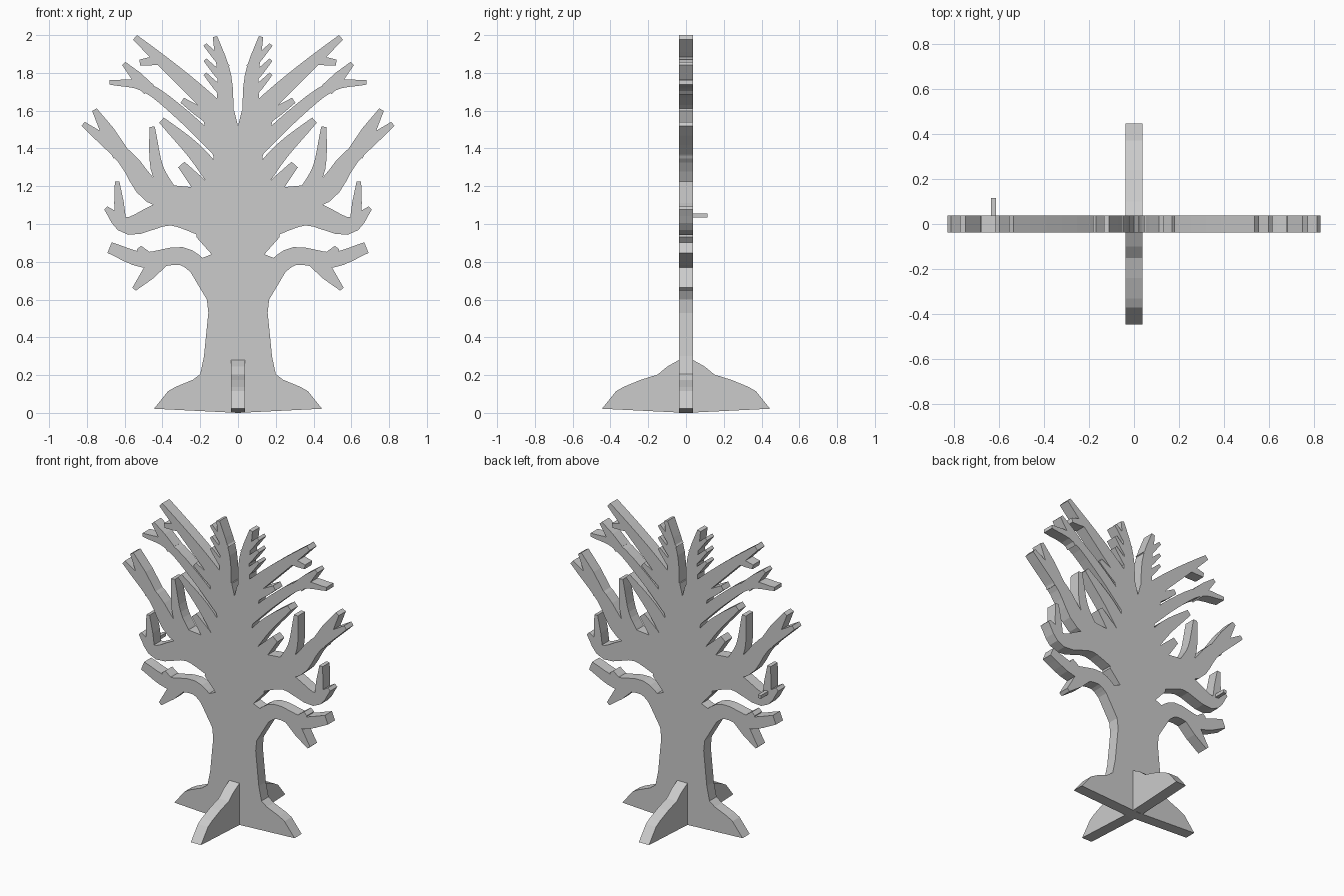
import bpy, bmesh
from mathutils import Vector
from mathutils.geometry import delaunay_2d_cdt

if "Cube" in bpy.data.objects:
    bpy.data.objects.remove(bpy.data.objects["Cube"])

T = 0.0375  # half thickness of the boards


def flip(poly):
    return [(-p[0], p[1]) for p in poly]


def limb(start_w, end_w, *points):
    """Outline of a tapered branch along a smooth curve through a few points."""
    p = [Vector(q) for q in points]
    p = [2 * p[0] - p[1]] + p + [2 * p[-1] - p[-2]]
    spine, steps = [], 4 if len(points) > 2 else 2
    for a, b, c, d in zip(p, p[1:], p[2:], p[3:]):
        for t in (i / steps for i in range(steps)):
            spine.append(0.5 * (2 * b + (c - a) * t + (2 * a - 5 * b + 4 * c - d) * t ** 2
                                + (3 * b - a - 3 * c + d) * t ** 3))
    spine.append(p[-2])
    left, right, n = [], [], len(spine) - 1
    for i, s in enumerate(spine):
        d = (spine[min(i + 1, n)] - spine[max(i - 1, 0)]).normalized()
        side = Vector((-d.y, d.x)) * (start_w + (end_w - start_w) * (i / n) ** 2)
        left.append(tuple(s + side))
        right.append(tuple(s - side))
    return right + left[::-1]


def ccw(poly):
    area = sum(a[0] * b[1] - b[0] * a[1] for a, b in zip(poly, poly[1:] + poly[:1]))
    return poly if area > 0 else poly[::-1]


def board(name, polys, place, depth):
    """Merge overlapping flat outlines into one silhouette, then extrude it."""
    coords, faces = [], []
    for p in map(ccw, polys):
        faces.append(list(range(len(coords), len(coords) + len(p))))
        coords += [Vector(c) for c in p]
    v, _, f, _, _, src = delaunay_2d_cdt(coords, [], faces, 0, 1e-5, True)
    bm = bmesh.new()
    bv = [bm.verts.new(place(*c)) for c in v]
    for tri, origin in zip(f, src):
        if origin:
            bm.faces.new([bv[i] for i in tri])
    bmesh.ops.delete(bm, geom=[x for x in bm.verts if not x.link_faces], context='VERTS')
    ext = bmesh.ops.extrude_face_region(bm, geom=bm.faces[:], use_keep_orig=True)
    moved = [g for g in ext['geom'] if isinstance(g, bmesh.types.BMVert)]
    bmesh.ops.translate(bm, verts=moved, vec=depth)
    bmesh.ops.recalc_face_normals(bm, faces=bm.faces[:])
    bmesh.ops.dissolve_limit(bm, angle_limit=0.01, verts=bm.verts[:], edges=bm.edges[:])
    me = bpy.data.meshes.new(name)
    bm.to_mesh(me)
    bm.free()
    bpy.context.collection.objects.link(bpy.data.objects.new(name, me))


# flared root shared by the trunk and the crossing feet
root = [(0.445, 0.022), (0.37, 0.115), (0.33, 0.138), (0.24, 0.175)]

# right half of the trunk
trunk = root + [(0.2, 0.205), (0.18, 0.3), (0.157, 0.53), (0.165, 0.6), (0.275, 0.785),
                (0.14, 0.84), (0.22, 0.93), (0.2, 1.17), (0.127, 1.2), (0.13, 1.355),
                (0.19, 1.57), (0.08, 1.635), (0.02, 1.6)]

# right-hand limbs: widths, then the points they grow through
limbs = [
    # lowest bough, hanging twig, nub
    limb(0.05, 0.03, (0.18, 0.75), (0.3, 0.83), (0.5, 0.81), (0.68, 0.875)),
    limb(0.045, 0.012, (0.4, 0.82), (0.55, 0.655)),
    limb(0.03, 0.015, (0.47, 0.81), (0.525, 0.875)),
    # curled bough and twig
    limb(0.075, 0.012, (0.15, 1.0), (0.36, 1.06), (0.58, 0.99), (0.7, 1.085)),
    limb(0.03, 0.012, (0.62, 1.0), (0.64, 1.225)),
    # long outer bough and fork
    limb(0.068, 0.014, (0.2, 1.12), (0.45, 1.17), (0.6, 1.355), (0.82, 1.53)),
    limb(0.045, 0.014, (0.62, 1.37), (0.76, 1.605)),
    # upright twig, short twig
    limb(0.04, 0.014, (0.36, 1.16), (0.43, 1.3), (0.455, 1.515)),
    limb(0.045, 0.022, (0.13, 1.12), (0.3, 1.315)),
    # slender bough
    limb(0.052, 0.018, (0.1, 1.22), (0.23, 1.385), (0.405, 1.55)),
    # forked bough, fork, spur
    limb(0.038, 0.012, (0.09, 1.38), (0.28, 1.565), (0.49, 1.725), (0.68, 1.75)),
    limb(0.035, 0.012, (0.47, 1.71), (0.605, 1.85)),
    limb(0.03, 0.016, (0.14, 1.55), (0.295, 1.655)),
    # tall bough and side twig
    limb(0.05, 0.016, (0.06, 1.55), (0.28, 1.755), (0.545, 1.988)),
    limb(0.025, 0.015, (0.4, 1.87), (0.52, 1.855)),
    # crown bough
    limb(0.045, 0.012, (0.07, 1.55), (0.072, 1.78), (0.122, 1.992)),
]
# three small twigs up the crown bough
limbs += [limb(0.022, 0.01, (0.06, z), (0.175, z + 0.125)) for z in (1.67, 1.745, 1.825)]

outline = [(0, 0)] + trunk + [(0, 1.52)] + flip(trunk)[::-1]
board("tree_board", [outline] + limbs + [flip(l) for l in limbs],
      lambda x, z: (x, -T, z), (0, 2 * T, 0))

# crossing feet, front and back
foot = [(T, 0.002)] + root + [(0.15, 0.203), (0.1, 0.245), (T, 0.28)]
for name, profile in (("back_foot", foot), ("front_foot", flip(foot))):
    board(name, [profile], lambda y, z: (-T, y, z), (2 * T, 0, 0))

# small peg on the back of one limb
bpy.ops.mesh.primitive_cube_add(size=1, location=(-0.623, T + 0.037, 1.045))
peg = bpy.context.object
peg.name = "peg"
peg.scale = (0.023, 0.08, 0.022)
